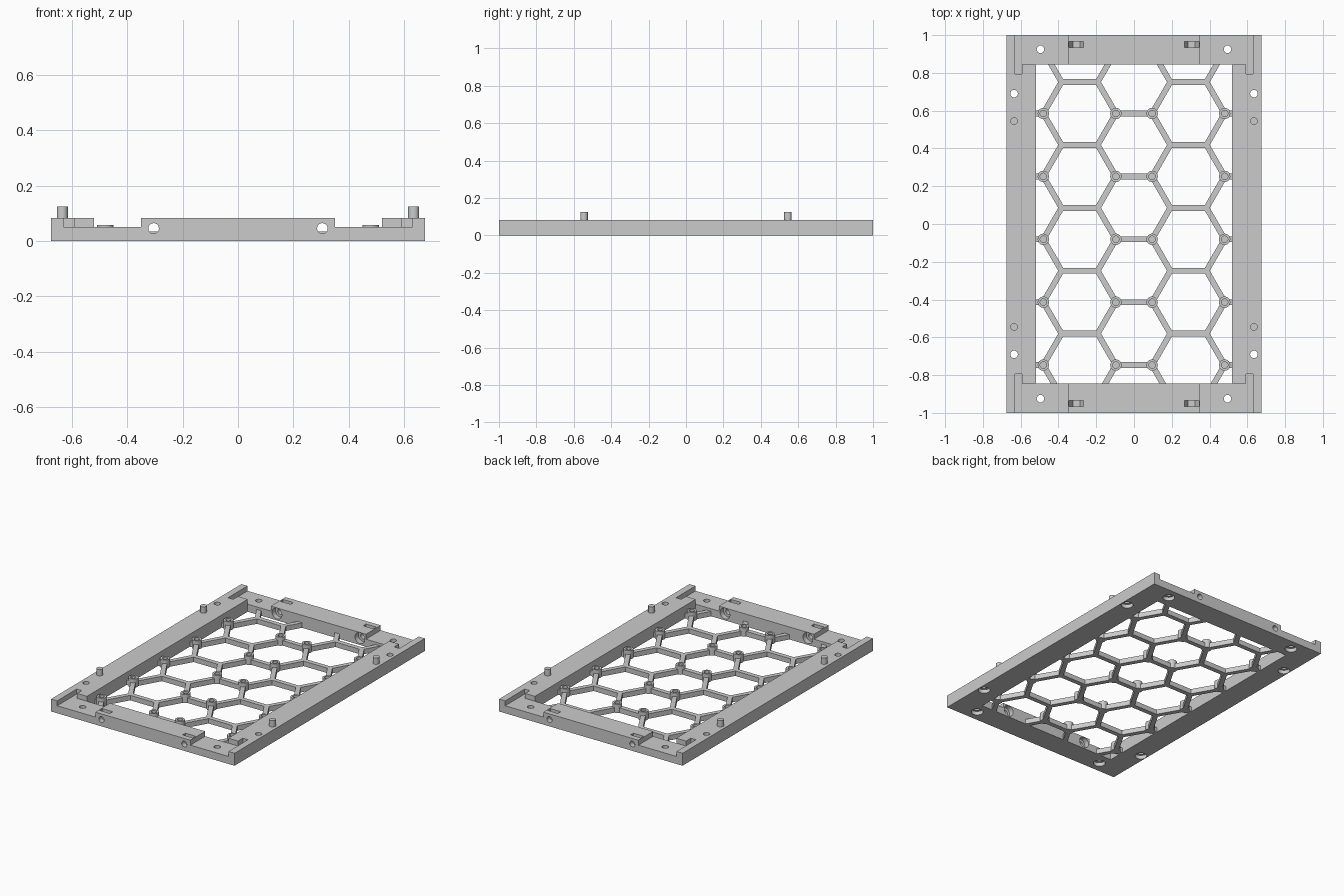
import bpy, bmesh, math
from mathutils import Matrix, Vector

cube = bpy.data.objects.get("Cube")
if cube:
    bpy.data.objects.remove(cube, do_unlink=True)

grey = bpy.data.materials.new("plain grey")
grey.use_nodes = True
grey.diffuse_color = (0.6, 0.6, 0.6, 1)
grey.node_tree.nodes["Principled BSDF"].inputs["Base Color"].default_value = (0.6, 0.6, 0.6, 1)


def make(name, bm):
    mesh = bpy.data.meshes.new(name)
    bm.to_mesh(mesh)
    bm.free()
    mesh.materials.append(grey)
    obj = bpy.data.objects.new(name, mesh)
    bpy.context.collection.objects.link(obj)
    return obj


def boxes(name, spans):
    """Boxes given as (x range, y range, z range)."""
    bm = bmesh.new()
    for span in spans:
        mid = Vector([(a + b) / 2 for a, b in span])
        size = [abs(b - a) for a, b in span]
        bmesh.ops.create_cube(bm, size=1, matrix=Matrix.Translation(mid) @ Matrix.Diagonal((*size, 1)))
    return make(name, bm)


def prisms(name, centres, radius, low, high, sides=32, axis="Z"):
    """Upright prisms at (x, y), or prisms along y at (x, z) when axis is Y."""
    bm = bmesh.new()
    for a, b in centres:
        mid = (low + high) / 2
        place = Matrix.Translation((a, b, mid))
        if axis == "Y":
            place = Matrix.Translation((a, mid, b)) @ Matrix.Rotation(math.pi / 2, 4, "X")
        # A quarter turn puts hexagon corners on the x axis
        place = place @ Matrix.Rotation(math.pi / 2, 4, "Z")
        bmesh.ops.create_cone(bm, cap_ends=True, segments=sides, radius1=radius,
                              radius2=radius, depth=high - low, matrix=place)
    return make(name, bm)


def combine(target, tool, operation="DIFFERENCE"):
    mod = target.modifiers.new(operation.lower(), "BOOLEAN")
    mod.operation, mod.solver, mod.object = operation, "EXACT", tool
    graph = bpy.context.evaluated_depsgraph_get()
    mesh = bpy.data.meshes.new_from_object(target.evaluated_get(graph))
    target.modifiers.clear()
    target.data = mesh
    bpy.data.objects.remove(tool, do_unlink=True)


def smooth(obj):
    bpy.ops.object.select_all(action="DESELECT")
    obj.select_set(True)
    bpy.context.view_layer.objects.active = obj
    bpy.ops.object.shade_smooth_by_angle(angle=math.radians(30))


corners = [(sx, sy) for sx in (1, -1) for sy in (1, -1)]
W, TOP, IN_X, IN_Y, FLOOR = 0.675, 0.083, 0.52, 0.845, 0.05

# Rectangular frame with an open middle
frame = boxes("frame", [((-W, W), (-1, 1), (0, TOP))])
combine(frame, boxes("opening", [((-IN_X, IN_X), (-IN_Y, IN_Y), (-1, 1))]))

# Corner recesses and the narrow slots running into the side rails
combine(frame, boxes("recess", [((sx * 0.35, sx * 0.63), (sy * IN_Y, sy * 1.1), (FLOOR, 1))
                                for sx, sy in corners]))
combine(frame, boxes("slot", [((sx * 0.592, sx * 0.63), (sy * 0.795, sy * 0.95), (FLOOR, 1))
                              for sx, sy in corners]))

# Screw holes, counterbored underneath
holes = [(sx * x, sy * y) for sx, sy in corners for x, y in ((0.495, 0.925), (0.635, 0.69))]
combine(frame, prisms("screw_hole", holes, 0.02, -1, 1))
combine(frame, prisms("counterbore", holes, 0.037, -0.1, 0.025))

# Cross bolt holes, inner pockets and nut traps in the end rails
bolts = [(sx * 0.305, 0.045) for sx in (1, -1)]
combine(frame, prisms("bolt_hole", bolts, 0.019, -1.1, 1.1, axis="Y"))
for s in (1, -1):
    low, high = sorted((s * 0.8, s * 0.88))
    combine(frame, prisms("bolt_pocket", bolts, 0.036, low, high, axis="Y"))
    low, high = sorted((s * 0.935, s * 0.965))
    combine(frame, prisms("nut_trap", bolts, 0.038, low, high, sides=6, axis="Y"))
    combine(frame, boxes("nut_slot", [((x - 0.038, x + 0.038), (low, high), (z, 1)) for x, z in bolts]))
smooth(frame)

# Locating pegs on the side rails
pegs = prisms("locating_pegs", [(sx * 0.635, sy * 0.545) for sx, sy in corners], 0.02, TOP - 0.01, 0.125)
smooth(pegs)

# Honeycomb floor cut from a thin plate
CELL, PITCH, START = 0.192, 0.333, 0.585
lattice = boxes("honeycomb_floor", [((-IN_X, IN_X), (-IN_Y, IN_Y), (0, 0.033))])
cells = [(col * CELL * 1.5, START + PITCH * (1 - row - 0.5 * (col % 2 == 0)))
         for col in range(-2, 3) for row in range(-1, 7)]
combine(lattice, prisms("cell", cells, CELL - 0.0175, -1, 1, sides=6))

# Blind-holed bosses on alternate joints
bosses = [(sx * x, START - PITCH * row) for sx in (1, -1)
          for x in (CELL / 2, CELL * 2.5) for row in range(5)]
combine(lattice, prisms("boss", bosses, 0.03, 0, 0.057, sides=24), "UNION")
combine(lattice, prisms("boss_hole", bosses, 0.017, 0.015, 1, sides=24))
smooth(lattice)
